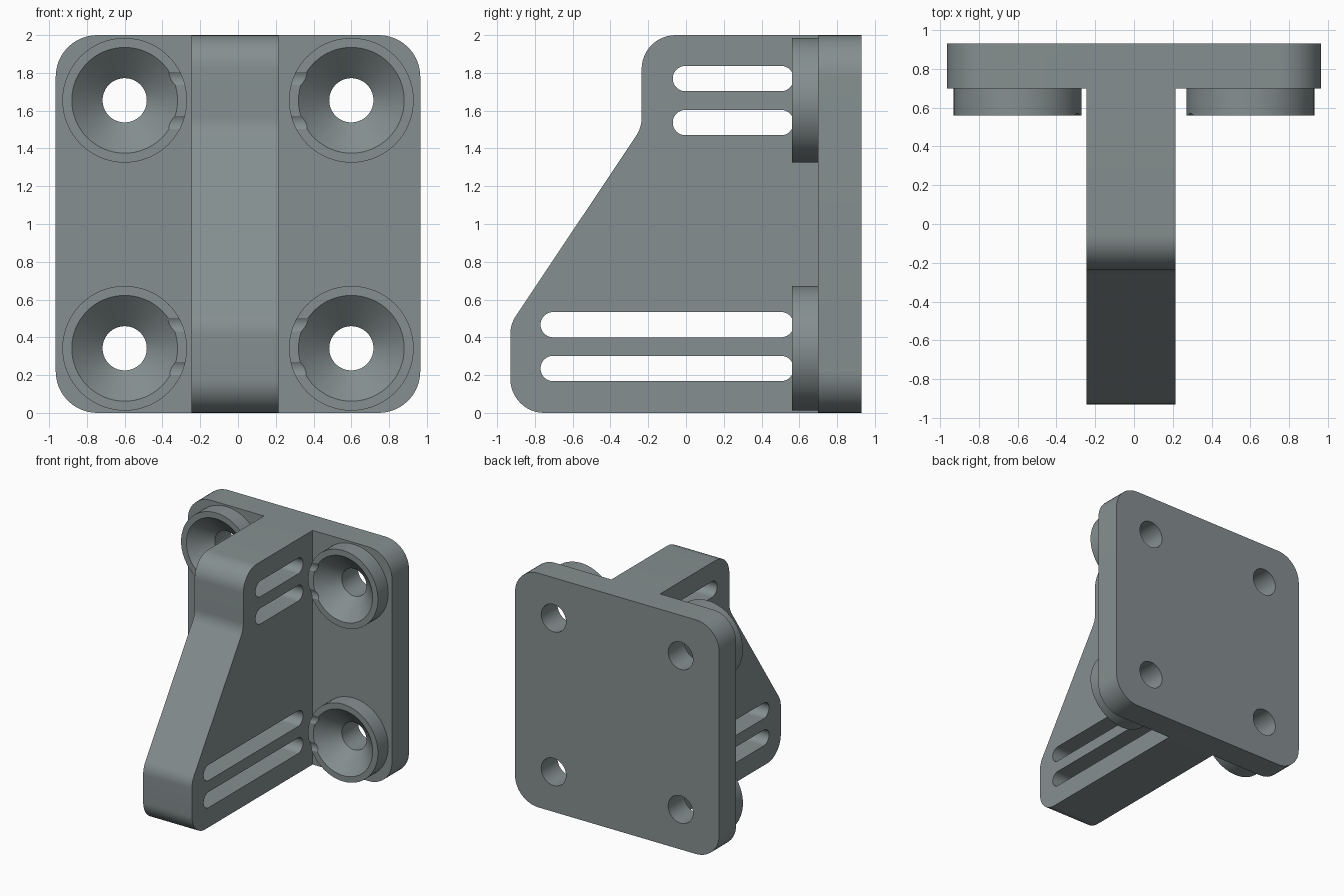
import bpy, bmesh, math
from mathutils import Vector

if "Cube" in bpy.data.objects:
    bpy.data.objects.remove(bpy.data.objects["Cube"])

grey = bpy.data.materials.new("slate_grey")
grey.diffuse_color = (0.235, 0.275, 0.278, 1)
grey.use_nodes = True
grey.node_tree.nodes["Principled BSDF"].inputs["Base Color"].default_value = grey.diffuse_color

PLATE_FRONT, PLATE_BACK, BOSS_FRONT = 0.70, 0.93, 0.56
HOLES = [(x, z) for x in (-0.6, 0.6) for z in (0.342, 1.655)]


def fillet(corners, steps=12):
    """Round each (u, v, radius) corner of a polygon."""
    out = []
    n = len(corners)
    for i, (u, v, r) in enumerate(corners):
        p = Vector((u, v))
        if r == 0:
            out.append(p)
            continue
        a = (Vector(corners[i - 1][:2]) - p).normalized()
        b = (Vector(corners[(i + 1) % n][:2]) - p).normalized()
        half = a.angle(b) / 2
        centre = p + (a + b).normalized() * (r / math.sin(half))
        start = p + a * (r / math.tan(half)) - centre
        end = p + b * (r / math.tan(half)) - centre
        sweep = start.angle_signed(end)      # clockwise positive
        for k in range(steps + 1):
            t = -sweep * k / steps
            c, s = math.cos(t), math.sin(t)
            out.append(centre + Vector((start.x * c - start.y * s,
                                        start.x * s + start.y * c)))
    return out


def finish(name, bm):
    bmesh.ops.remove_doubles(bm, verts=bm.verts, dist=1e-5)
    bmesh.ops.recalc_face_normals(bm, faces=bm.faces)
    mesh = bpy.data.meshes.new(name)
    bm.to_mesh(mesh)
    bm.free()
    mesh.materials.append(grey)
    obj = bpy.data.objects.new(name, mesh)
    bpy.context.collection.objects.link(obj)
    return obj


def prism(name, outline, place, lo, hi):
    """Extrude a 2D outline between lo and hi; place maps (u, v, depth) to xyz."""
    bm = bmesh.new()
    face = bm.faces.new([bm.verts.new(place(p.x, p.y, lo)) for p in outline])
    moved = bmesh.ops.extrude_face_region(bm, geom=[face])["geom"]
    shift = Vector(place(0, 0, hi)) - Vector(place(0, 0, lo))
    bmesh.ops.translate(bm, vec=shift,
                        verts=[g for g in moved if isinstance(g, bmesh.types.BMVert)])
    return finish(name, bm)


def turned(name, x, z, profile, sides=64):
    """Solid of revolution about the y direction from (radius, y) points."""
    bm = bmesh.new()
    rings = [[bm.verts.new((x + r * math.cos(math.tau * k / sides), y,
                            z + r * math.sin(math.tau * k / sides)))
              for k in range(sides)] for r, y in profile]
    for a, b in zip(rings, rings[1:]):
        for k in range(sides):
            j = (k + 1) % sides
            bm.faces.new((a[k], a[j], b[j], b[k]))
    bm.faces.new(rings[0])
    bm.faces.new(rings[-1])
    return finish(name, bm)


def combine(body, tool, operation):
    mod = body.modifiers.new(operation, 'BOOLEAN')
    mod.operation, mod.solver, mod.object = operation, 'EXACT', tool
    bpy.context.view_layer.objects.active = body
    bpy.ops.object.modifier_apply(modifier=mod.name)
    bpy.data.objects.remove(tool)


def along_y(u, v, d):
    return (u, d, v)


def along_x(u, v, d):
    return (d, u, v)


# Back plate with rounded corners
bracket = prism("mounting_bracket",
                fillet([(-0.965, 0, 0.22), (0.965, 0, 0.22),
                        (0.965, 2, 0.22), (-0.965, 2, 0.22)]),
                along_y, PLATE_FRONT, PLATE_BACK)

# Sloped central rib, slightly off centre
rib = prism("rib",
            fillet([(0.80, 0, 0), (-0.93, 0, 0.18), (-0.93, 0.47, 0.18),
                    (-0.235, 1.51, 0.18), (-0.235, 2, 0.18), (0.80, 2, 0)]),
            along_x, -0.245, 0.215)
combine(bracket, rib, 'UNION')

# Round bosses
for x, z in HOLES:
    boss = turned("boss", x, z, [(0.33, BOSS_FRONT), (0.33, PLATE_FRONT)])
    combine(bracket, boss, 'UNION')

# Countersunk screw holes
for x, z in HOLES:
    drill = turned("drill", x, z, [(0.30, BOSS_FRONT - 0.02), (0.28, BOSS_FRONT),
                                   (0.117, BOSS_FRONT + 0.15), (0.117, 1.1)])
    combine(bracket, drill, 'DIFFERENCE')

# Pairs of long slots through the rib
for start, z in ((-0.77, 0.235), (-0.77, 0.467), (-0.07, 1.537), (-0.07, 1.77)):
    r, end = 0.067, 0.57
    outline = fillet([(start, z - r, r * 0.999), (end, z - r, r * 0.999),
                      (end, z + r, r * 0.999), (start, z + r, r * 0.999)])
    combine(bracket, prism("slot", outline, along_x, -0.5, 0.5), 'DIFFERENCE')

bpy.ops.object.select_all(action='DESELECT')
bracket.select_set(True)
bpy.context.view_layer.objects.active = bracket
bpy.ops.object.shade_smooth_by_angle(angle=math.radians(25))
